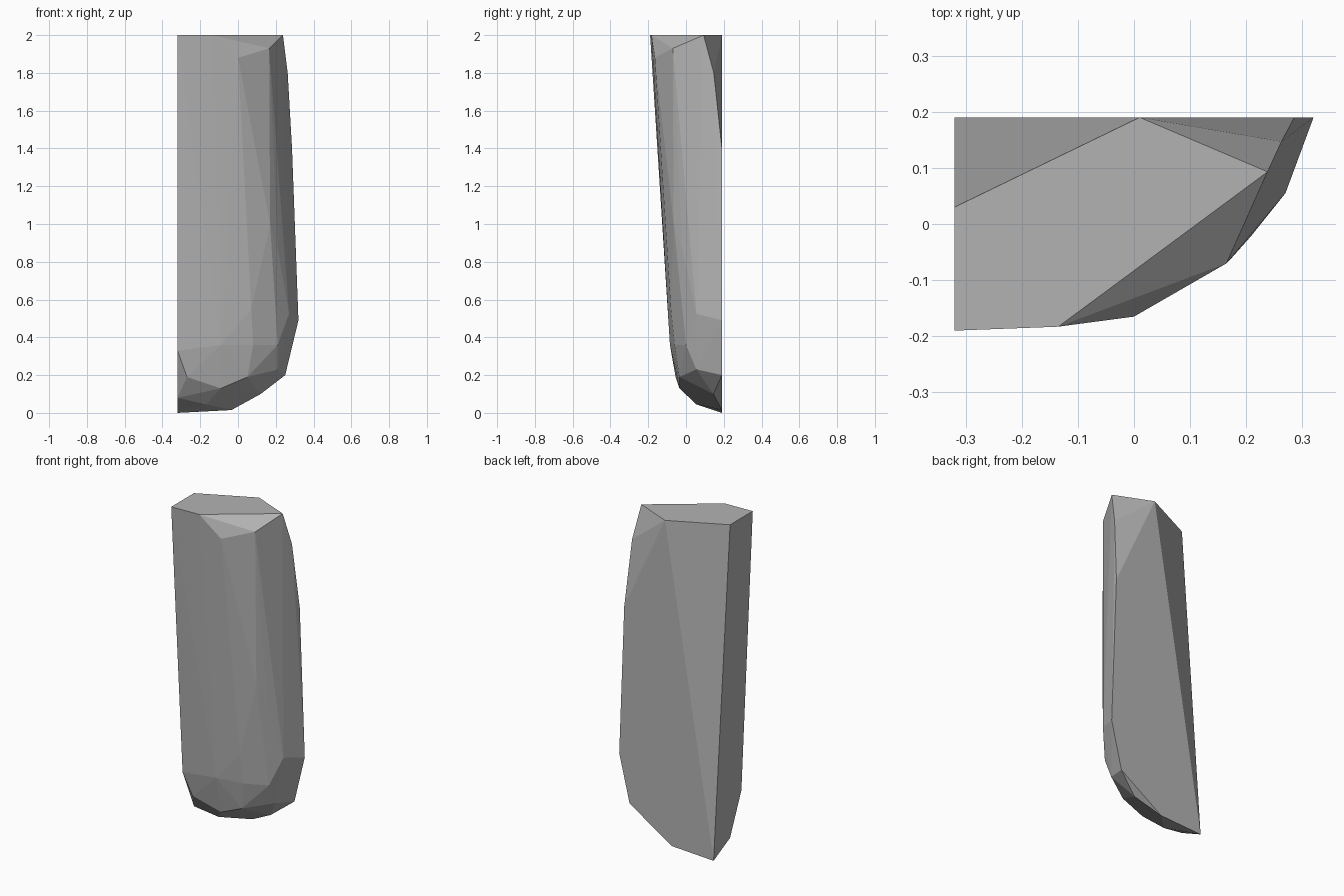
import bpy
import bmesh
from math import radians

default_cube = bpy.data.objects.get("Cube")
if default_cube:
    bpy.data.objects.remove(default_cube, do_unlink=True)


def make_material(name, colour):
    material = bpy.data.materials.new(name)
    material.use_nodes = True
    material.diffuse_color = colour
    shader = material.node_tree.nodes["Principled BSDF"]
    shader.inputs["Base Color"].default_value = colour
    return material


def make_chiselled_block(name, corner_groups, material):
    """Stretch flat facets around the corner points of a chipped solid."""
    bm = bmesh.new()
    for corners in corner_groups:
        for corner in corners:
            bm.verts.new(corner)
    hull = bmesh.ops.convex_hull(bm, input=bm.verts[:])
    # Remove any corner that ended up inside the solid
    spare = {item for key in ("geom_interior", "geom_unused")
             for item in hull[key] if isinstance(item, bmesh.types.BMVert)}
    bmesh.ops.delete(bm, geom=list(spare), context="VERTS")
    # Merge coplanar triangles into broad flat facets
    bmesh.ops.dissolve_limit(bm, angle_limit=radians(1),
                             verts=bm.verts[:], edges=bm.edges[:])
    bmesh.ops.recalc_face_normals(bm, faces=bm.faces[:])
    mesh = bpy.data.meshes.new(name)
    bm.to_mesh(mesh)
    bm.free()
    mesh.materials.append(material)
    block = bpy.data.objects.new(name, mesh)
    bpy.context.scene.collection.objects.link(block)
    return block


# Flat cap, cut back at the rear corner
cap = [(-.32, -.19, 2), (-.135, -.183, 2), (.238, .093, 2),
       (.01, .19, 2), (-.32, .03, 2)]

# Chipped edge just under the cap
shoulder = [(0, -.165, 1.88), (.165, -.07, 1.93), (.263, .147, 1.8)]

# Flat back, down its outer side and along the curved foot
back_outline = [(.286, .19, 1.4), (.32, .19, .49), (.25, .19, .2),
                (-.035, .19, .015), (-.32, .19, 0)]

# Gently bulging front and outer side
front_bulge = [(.17, -.065, 1), (.21, -.02, .87), (.07, -.08, .55),
               (.27, .055, .525)]

# Ridge where the front turns under towards the foot
lower_ridge = [(-.32, -.08, .33), (-.09, -.085, .36), (.08, -.06, .36),
               (.21, 0, .36)]

# Chipped facets of the rounded foot
foot = [(-.27, -.055, .19), (-.09, -.035, .13), (.05, -.035, .19),
        (.21, .055, .23), (.12, .145, .1), (-.17, .055, .045),
        (-.32, .03, .08)]

stone_grey = make_material("stone grey", (.45, .45, .45, 1))
make_chiselled_block(
    "stone_slab",
    [cap, shoulder, back_outline, front_bulge, lower_ridge, foot],
    stone_grey)
